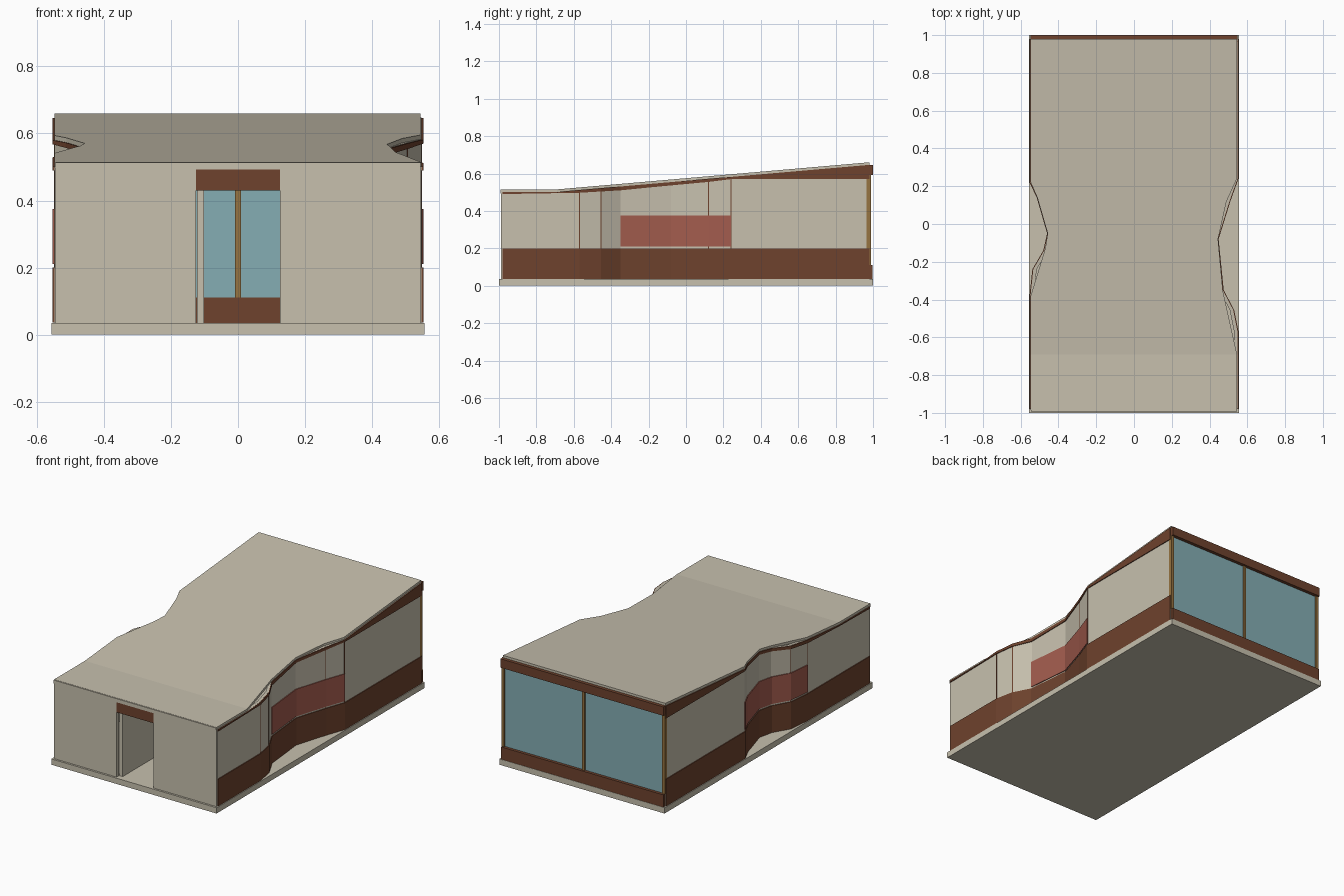
import bpy, bmesh

if "Cube" in bpy.data.objects:
    bpy.data.objects.remove(bpy.data.objects["Cube"])


def material(name, rgb):
    m = bpy.data.materials.new(name)
    lin = [((c / 255 + 0.055) / 1.055) ** 2.4 for c in rgb]
    m.diffuse_color = (*lin, 1)
    m.use_nodes = True
    m.node_tree.nodes["Principled BSDF"].inputs["Base Color"].default_value = m.diffuse_color
    return m


BEIGE = material("beige plaster", (199, 192, 174))
BROWN = material("dark brown timber", (110, 66, 45))
RED = material("brick red panel", (163, 92, 78))
GLASS = material("blue glass", (133, 174, 180))
GOLD = material("bronze frame", (150, 115, 65))


def curve(points):
    """Piecewise linear function through (y, value) points."""
    def f(y):
        if y <= points[0][0]:
            return points[0][1]
        for (a, p), (b, q) in zip(points, points[1:]):
            if y <= b:
                return p + (q - p) * (y - a) / (b - a)
        return points[-1][1]
    return f


def loft(name, ys, x0, x1, z0, z1, mat):
    """Solid running along y, whose box section follows four functions."""
    bm = bmesh.new()
    rings = []
    for y in ys:
        corners = ((x0(y), z0(y)), (x1(y), z0(y)), (x1(y), z1(y)), (x0(y), z1(y)))
        rings.append([bm.verts.new((x, y, z)) for x, z in corners])
    for a, b in zip(rings, rings[1:]):
        for i in range(4):
            j = (i + 1) % 4
            bm.faces.new((a[i], a[j], b[j], b[i]))
    bm.faces.new(rings[0])
    bm.faces.new(rings[-1])
    bmesh.ops.recalc_face_normals(bm, faces=bm.faces)
    me = bpy.data.meshes.new(name)
    bm.to_mesh(me)
    bm.free()
    me.materials.append(mat)
    ob = bpy.data.objects.new(name, me)
    bpy.context.collection.objects.link(ob)
    return ob


def box(name, x0, x1, y0, y1, z0, z1, mat):
    return loft(name, (y0, y1), lambda y: x0, lambda y: x1,
                lambda y: z0, lambda y: z1, mat)


def const(v):
    return lambda y: v


# Sloping roof line and lower edge of the timber band below it
roof_top = curve([(-0.69, 0.515), (0.98, 0.66)])
wall_top = lambda y: roof_top(y) - 0.013
band_low = curve([(-0.98, 0.49), (-0.57, 0.497), (-0.35, 0.51), (-0.2, 0.525),
                  (0.12, 0.555), (0.24, 0.57), (0.98, 0.57)])

# Pinched side walls (distance from the centre) and the matching roof edges
walls = {
    "right": (1, [(-0.98, 0.548), (-0.57, 0.548), (-0.455, 0.525), (-0.35, 0.47),
                  (-0.08, 0.443), (0.12, 0.505), (0.24, 0.548), (0.98, 0.548)],
              (-0.35, 0.24)),
    "left": (-1, [(-0.98, 0.548), (-0.38, 0.548), (-0.24, 0.533), (-0.14, 0.475),
                  (-0.05, 0.455), (0.14, 0.51), (0.22, 0.548), (0.98, 0.548)],
             (-0.38, 0.22)),
}
roof_right = curve([(-0.69, 0.545), (-0.35, 0.47), (-0.08, 0.445),
                    (0.12, 0.49), (0.24, 0.545)])
roof_left = curve([(-0.38, -0.547), (-0.13, -0.47), (-0.05, -0.457),
                   (0.14, -0.512), (0.22, -0.547)])

# Base slab
box("base_slab", -0.556, 0.556, -1, 1, 0, 0.035, BEIGE)

# Side walls with timber plinth, upper band and red panel
for side, (s, path, red) in walls.items():
    line = curve(path)
    ys = sorted({p[0] for p in path} | {-0.69, -0.2})

    def off(d, line=line, s=s):
        return lambda y: s * (line(y) + d)

    loft(side + "_wall", ys, off(-0.018), off(0), const(0.035), wall_top, BEIGE)
    loft(side + "_plinth", ys, off(-0.003), off(0.005), const(0.036), const(0.2), BROWN)
    loft(side + "_upper_band", ys, off(-0.003), off(0.005), band_low,
         lambda y: wall_top(y) - 0.001, BROWN)
    rys = [y for y in ys if red[0] <= y <= red[1]]
    loft(side + "_red_panel", rys, off(-0.003), off(0.005),
         const(0.21), const(0.375), RED)
    # Thin corner trim at the bends
    for y in [p[0] for p in path if p[0] in (-0.57, -0.455, 0.12, 0.24, -0.38, -0.24)]:
        loft(side + "_joint", (y - 0.002, y + 0.002), off(-0.002), off(0.0015),
             const(0.2), band_low, BROWN)

# Roof
edges = (-0.985, -0.69, -0.38, -0.35, -0.13, -0.08, -0.05, 0.12, 0.14, 0.22, 0.24, 0.98)
loft("roof", edges, roof_left, roof_right, lambda y: roof_top(y) - 0.016, roof_top, BEIGE)

# Front wall either side of the doorway, lintel and eaves strip
for s, side in ((-1, "left"), (1, "right")):
    a, b = sorted((s * 0.125, s * 0.546))
    box(side + "_front_wall", a, b, -0.988, -0.965, 0.035, 0.5, BEIGE)
box("door_lintel", -0.125, 0.125, -0.99, -0.965, 0.43, 0.492, BROWN)
box("eaves_strip", -0.545, 0.545, -0.992, -0.965, 0.492, 0.514, BEIGE)

# Inner hall wall beside the doorway
box("hall_wall", -0.123, -0.101, -0.964, -0.6, 0.035, 0.43, BEIGE)

# Glazed back wall with timber sill, head beam and bronze posts
box("back_sill", -0.546, 0.546, 0.97, 0.998, 0.035, 0.11, BROWN)
box("back_head_beam", -0.548, 0.548, 0.965, 1.0, 0.592, 0.646, BROWN)
box("back_glass", -0.53, 0.53, 0.972, 0.98, 0.11, 0.6, GLASS)
for name, x in (("middle", 0), ("left", -0.54), ("right", 0.54)):
    box(name + "_window_post", x - 0.009, x + 0.009, 0.966, 0.988, 0.11, 0.593, GOLD)
